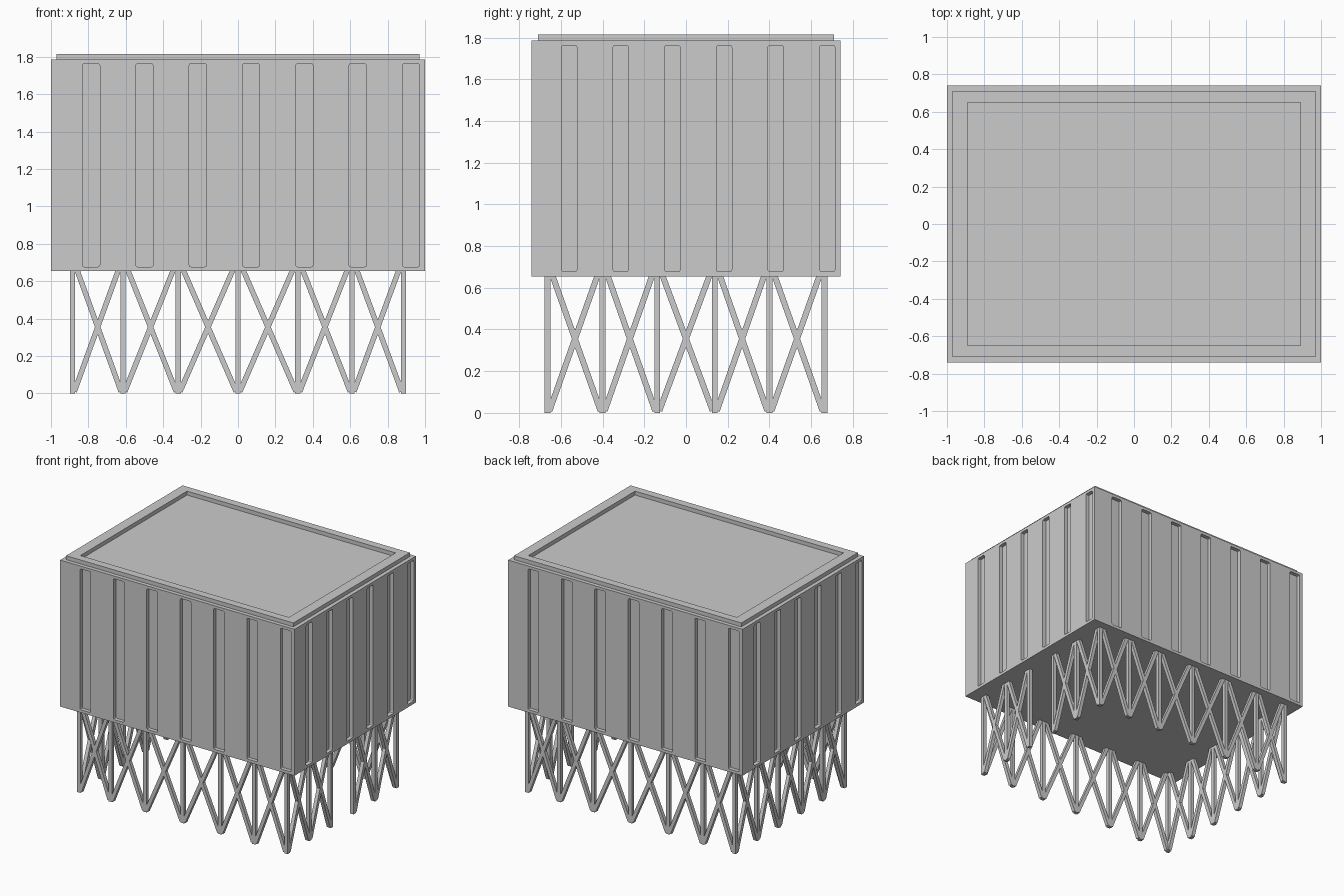
import bpy, bmesh
from mathutils import Matrix, Vector

if "Cube" in bpy.data.objects:
    bpy.data.objects.remove(bpy.data.objects["Cube"])

HX, HY = 1.0, 0.74          # body half sizes
Z0, Z1, ZTOP = 0.655, 1.785, 1.815
DEPTH = 0.03                # wall groove depth


def add_box(bm, lo, hi):
    lo, hi = Vector(lo), Vector(hi)
    m = Matrix.Translation((lo + hi) / 2) @ Matrix.Diagonal((*(hi - lo), 1))
    return bmesh.ops.create_cube(bm, size=1, matrix=m)["verts"]


def add_strut(bm, a, b, width, side):
    """Square bar from a to b; side is the horizontal axis normal to the frame."""
    a, b, side = Vector(a), Vector(b), Vector(side)
    d = b - a
    z = d.normalized()
    rot = Matrix((z.cross(side), side, -z)).transposed().to_4x4()
    rot.col[2][:3] = z
    rot.col[0][:3] = side.cross(z)
    m = Matrix.Translation((a + b) / 2) @ rot @ Matrix.Diagonal((width, width, d.length, 1))
    bmesh.ops.create_cube(bm, size=1, matrix=m)


def finish(bm, name):
    bmesh.ops.recalc_face_normals(bm, faces=bm.faces)
    me = bpy.data.meshes.new(name)
    bm.to_mesh(me)
    bm.free()
    ob = bpy.data.objects.new(name, me)
    bpy.context.collection.objects.link(ob)
    return ob


def cut(ob, cutter):
    mod = ob.modifiers.new("cut", "BOOLEAN")
    mod.operation, mod.solver, mod.object = "DIFFERENCE", "EXACT", cutter
    cutter.hide_render = True
    cutter.hide_set(True)


# Main box
bm = bmesh.new()
add_box(bm, (-HX, -HY, Z0), (HX, HY, Z1))
body = finish(bm, "container_body")

# Tall grooves with slightly rounded corners; each wall repeats by half a turn
bm = bmesh.new()


def groove(lo, hi, axis):
    verts = add_box(bm, lo, hi)
    edges = {e for v in verts for e in v.link_edges
             if abs((e.verts[0].co - e.verts[1].co)[axis]) > 1e-4}
    bmesh.ops.bevel(bm, geom=list(edges), offset=0.01, segments=2,
                    profile=0.5, affect="EDGES")


zlo, zhi = 0.677, 1.763
for s in (1, -1):
    for i in range(7):
        x = -0.785 + i * 0.285
        a, b = sorted((s * (x - 0.046), s * (x + 0.046)))
        ya, yb = sorted((-s * (HY + 0.05), -s * (HY - DEPTH)))
        groove((a, ya, zlo), (b, yb, zhi), 1)
    for i in range(6):
        y = -0.56 + i * 0.2475
        a, b = sorted((s * (y - 0.037), s * (y + 0.037)))
        xa, xb = sorted((s * (HX + 0.05), s * (HX - DEPTH)))
        groove((xa, a, zlo), (xb, b, zhi), 0)
cut(body, finish(bm, "groove_cutter"))

# Raised roof rim
bm = bmesh.new()
outer, inner = (0.97, 0.71), (0.89, 0.65)
rings = []
for (x, y), z in ((outer, Z1), (outer, ZTOP), (inner, ZTOP), (inner, Z1)):
    rings.append([bm.verts.new((sx * x, sy * y, z))
                  for sx, sy in ((-1, -1), (1, -1), (1, 1), (-1, 1))])
for k in range(4):
    r, q = rings[k], rings[(k + 1) % 4]
    for i in range(4):
        j = (i + 1) % 4
        bm.faces.new((r[i], r[j], q[j], q[i]))
finish(bm, "roof_rim")

# Cross-braced leg frames under the four walls
LX, LY, W = 0.885, 0.665, 0.028
xs = [-LX, -0.615, -0.32, 0.0, 0.32, 0.61, LX]
ys = [-LY, -0.40, -0.138, 0.138, 0.40, LY]


def frame(name, stations, place, side, skip=(), ends=True):
    bm = bmesh.new()
    for p in (stations if ends else stations[1:-1]):
        add_strut(bm, place(p, 0.0), place(p, Z0 + 0.003), W, side)
    for i, (p, q) in enumerate(zip(stations, stations[1:])):
        if i in skip:
            continue
        for a, b in ((p, q), (q, p)):
            s = 0.01 if b > a else -0.01
            a, b = a + s, b - s
            t = (0.662 - 0.01) / 0.69
            add_strut(bm, place(a, 0.01), place(a + (b - a) * t, 0.662), W, side)
    finish(bm, name)


frame("front_legs", xs, lambda p, z: (p, -LY, z), (0, 1, 0))
frame("back_legs", xs, lambda p, z: (p, LY, z), (0, 1, 0))
frame("left_legs", ys, lambda p, z: (-LX, p, z), (1, 0, 0), ends=False)
# The right side has an open middle bay
frame("right_legs", ys, lambda p, z: (LX, p, z), (1, 0, 0), skip=(2,), ends=False)
